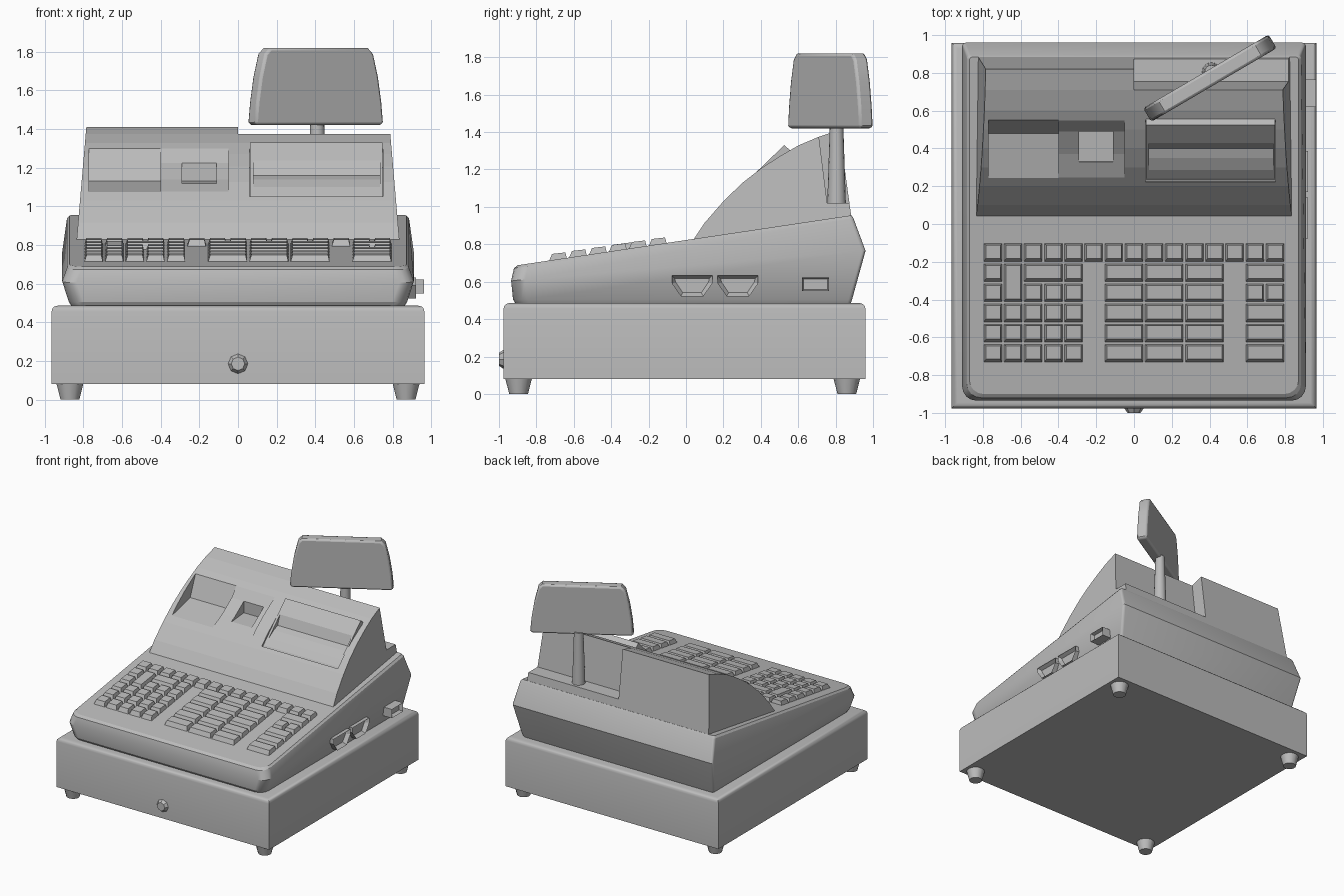
import bpy, bmesh, math
from mathutils import Vector, Matrix

cube = bpy.data.objects.get("Cube")
if cube:
    bpy.data.objects.remove(cube)

grey = bpy.data.materials.new("light grey")
grey.use_nodes = True
COL = (0.5, 0.5, 0.5, 1)
grey.diffuse_color = COL
grey.node_tree.nodes["Principled BSDF"].inputs["Base Color"].default_value = COL


def finish(name, bm, smooth=None):
    bmesh.ops.recalc_face_normals(bm, faces=bm.faces)
    me = bpy.data.meshes.new(name)
    bm.to_mesh(me)
    bm.free()
    me.materials.append(grey)
    ob = bpy.data.objects.new(name, me)
    bpy.context.collection.objects.link(ob)
    if smooth:
        bpy.ops.object.select_all(action='DESELECT')
        ob.select_set(True)
        bpy.context.view_layer.objects.active = ob
        bpy.ops.object.shade_smooth_by_angle(angle=math.radians(smooth))
    return ob


def loft(bm, rings):
    """Skin closed rings of equal length and cap both ends."""
    vs = [[bm.verts.new(p) for p in r] for r in rings]
    n = len(vs[0])
    for a, b in zip(vs, vs[1:]):
        for i in range(n):
            bm.faces.new((a[i], a[(i + 1) % n], b[(i + 1) % n], b[i]))
    bm.faces.new(vs[0])
    return bm.faces.new(vs[-1])


def side_prism(name, pts, x0, x1):
    """Extrude a (y, z) profile along x; x0 and x1 may be functions of z."""
    bm = bmesh.new()
    f = lambda x, z: x(z) if callable(x) else x
    loft(bm, [[(f(x, z), y, z) for y, z in pts] for x in (x0, x1)])
    return finish(name, bm)


def bevel(ob, width, segments=2, angle=30):
    m = ob.modifiers.new("bevel", 'BEVEL')
    m.width, m.segments = width, segments
    m.limit_method, m.angle_limit = 'ANGLE', math.radians(angle)


def cut(ob, cutter):
    m = ob.modifiers.new("cut", 'BOOLEAN')
    m.operation, m.solver, m.object = 'DIFFERENCE', 'EXACT', cutter
    dg = bpy.context.evaluated_depsgraph_get()
    me = bpy.data.meshes.new_from_object(ob.evaluated_get(dg))
    ob.modifiers.clear()
    ob.data = me
    bpy.data.objects.remove(cutter)


def cone(name, r0, r1, depth, loc, seg, rot=Matrix(), smooth=None):
    bm = bmesh.new()
    bmesh.ops.create_cone(bm, cap_ends=True, segments=seg, radius1=r0, radius2=r1,
                          depth=depth, matrix=Matrix.Translation(loc) @ rot)
    return finish(name, bm, smooth)


# Cash drawer with feet and knob
bm = bmesh.new()
bmesh.ops.create_cube(bm, size=1, matrix=Matrix.Translation((0, -0.008, 0.283))
                      @ Matrix.Diagonal((1.93, 1.935, 0.405, 1)))
top = [e for e in bm.edges if all(v.co.z > 0.4 for v in e.verts)]
bmesh.ops.bevel(bm, geom=top, offset=0.03, segments=3, affect='EDGES', profile=0.5)
finish("cash_drawer", bm, 35)
for sx in (-1, 1):
    for y in (-0.895, 0.86):
        cone("foot", 0.05, 0.072, 0.085, (sx * 0.87, y, 0.0425), 14, smooth=40)
cone("drawer_knob", 0.055, 0.035, 0.03, (0, -0.985, 0.185), 8,
     Matrix.Rotation(math.pi / 2, 4, 'X'))


# Register body: rounded rings with sloping top
def body_ring(hx, y0, y1, z0, z1, rf=0.075, rb=0.02):
    pts = []
    for cx, cy, r, a0 in ((hx, y0, rf, -90), (hx, y1, rb, 0), (-hx, y1, rb, 90), (-hx, y0, rf, 180)):
        ox = cx - math.copysign(r, cx)
        oy = cy + r if cy == y0 else cy - r
        for k in range(5):
            a = math.radians(a0 + 22.5 * k)
            x, y = ox + r * math.cos(a), oy + r * math.sin(a)
            pts.append((x, y, z0 + (z1 - z0) * (y - y0) / (y1 - y0)))
    return pts


bm = bmesh.new()
loft(bm, [body_ring(0.86, -0.91, 0.88, 0.48, 0.48),
          body_ring(0.875, -0.925, 0.888, 0.505, 0.505),
          body_ring(0.91, -0.935, 0.96, 0.605, 0.765),
          body_ring(0.885, -0.92, 0.895, 0.672, 0.94),
          body_ring(0.872, -0.90, 0.885, 0.688, 0.955)])
finish("register_body", bm, 25)


def deck(y):
    return 0.688 + 0.267 * (y + 0.90) / 1.785


# Printer housing
def half(z):
    return 0.835 - 0.05 * (z - 0.83) / 0.58


curve = [(0.03, 0.81), (0.1, 0.915), (0.2, 1.03), (0.3, 1.127), (0.4, 1.205), (0.5, 1.27),
         (0.6, 1.328), (0.71, 1.375), (0.82, 1.41)]
housing = side_prism("printer_housing", curve + [(0.885, 0.94), (0.6, 0.86)],
                     lambda z: -half(z), half)
cut(housing, side_prism("pole_notch", [(0.705, 1.42), (0.755, 1.02), (1.0, 1.02), (1.0, 1.42)], 0, 1))
# Paper outlet recess, its shallower right part and the pocket
cut(housing, side_prism("outlet_cut", [(0.24, 1.072), (0.48, 1.13), (0.55, 1.30), (0.3, 1.4), (0.15, 1.2)],
                        -0.77, -0.40))
cut(housing, side_prism("outlet_side_cut", [(0.24, 1.072), (0.37, 1.14), (0.49, 1.225), (0.55, 1.30),
                                            (0.3, 1.4), (0.15, 1.2)], -0.40001, -0.05))
cut(housing, side_prism("pocket_cut", [(0.33, 1.115), (0.49, 1.13), (0.49, 1.26), (0.3, 1.3)],
                        -0.29, -0.11))
# Opening and flat cover of the display window
cut(housing, side_prism("cover_opening", [(0.225, 1.04), (0.54, 1.2), (0.56, 1.45), (0.15, 1.35)],
                        0.06, 0.75))
cover = side_prism("window_cover", [(0.225, 1.03), (0.24, 1.055), (0.525, 1.33), (0.56, 1.30), (0.56, 1.19)],
                   0.063, 0.747)
cut(cover, side_prism("window_cut", [(0.285, 1.099), (0.35, 1.14), (0.40, 1.16), (0.43, 1.2385), (0.3, 1.3)],
                      0.08, 0.735))


# Keys: tapered caps on a grid of columns and rows
P = 1.6 / 15


def key(col, row, w=1, h=1):
    x0, x1 = -0.8 + col * P + 0.002, -0.8 + (col + w) * P - 0.004
    y1, y0 = -0.10 - row * P - 0.002, -0.10 - (row + h) * P + 0.004
    zf, zb = deck(y0) + 0.036, deck(y1) + 0.029
    bm = bmesh.new()
    loft(bm, [[(x0, y0, deck(y0) - 0.01), (x1, y0, deck(y0) - 0.01),
               (x1, y1, deck(y1) - 0.01), (x0, y1, deck(y1) - 0.01)],
              [(x0 + 0.014, y0 + 0.02, zf), (x1 - 0.01, y0 + 0.02, zf),
               (x1 - 0.01, y1 - 0.01, zb), (x0 + 0.014, y1 - 0.01, zb)]])
    finish("key", bm)


for c in range(15):
    key(c, 0)
for r in range(1, 6):
    for c in range(3):
        key(6 + 2 * c, r, 2)
    if r == 2:
        key(13, r)
        key(14, r)
    else:
        key(13, r, 2)
    for c in range(5):
        if r > 2 or c in (0, 4) or (r == 2 and c > 1):
            key(c, r)
key(1, 1, 1, 2)
key(2, 1, 2)

# Customer display on its pole
cone("display_pole", 0.05, 0.036, 0.43, (0.41, 0.805, 1.225), 16, smooth=40)
right_side = [(0.375, 1.42), (0.385, 1.435), (0.375, 1.54), (0.355, 1.67), (0.325, 1.79), (0.295, 1.82)]
outline = right_side + [(-x, z) for x, z in reversed(right_side)]
bm = bmesh.new()
loft(bm, [[(x, y, z) for x, z in outline] for y in (-0.042, 0.042)])
bm.transform(Matrix.Translation((0.402, 0.772, 0)) @ Matrix.Rotation(math.radians(30.4), 4, 'Z'))
bevel(finish("customer_display", bm, 35), 0.014, 2, 50)


# Side sockets: raised rims with sunken centres
def socket(name, pts, x1, inset, depth):
    bm = bmesh.new()
    face = loft(bm, [[(x, y, z) for y, z in pts] for x in (0.85, x1)])
    bmesh.ops.recalc_face_normals(bm, faces=bm.faces)
    bmesh.ops.inset_region(bm, faces=[face], thickness=inset)
    bmesh.ops.translate(bm, verts=face.verts, vec=(-depth, 0, 0))
    finish(name, bm)


for y in (0.0325, 0.2775):
    socket("port_socket", [(y + dy, z) for dy, z in ((-0.108, 0.632), (0.108, 0.632), (0.108, 0.59),
                           (0.06, 0.522), (-0.06, 0.522), (-0.108, 0.59))], 0.922, 0.022, 0.03)
socket("power_socket", [(0.62, 0.55), (0.765, 0.55), (0.765, 0.622), (0.62, 0.622)], 0.963, 0.012, 0.03)
